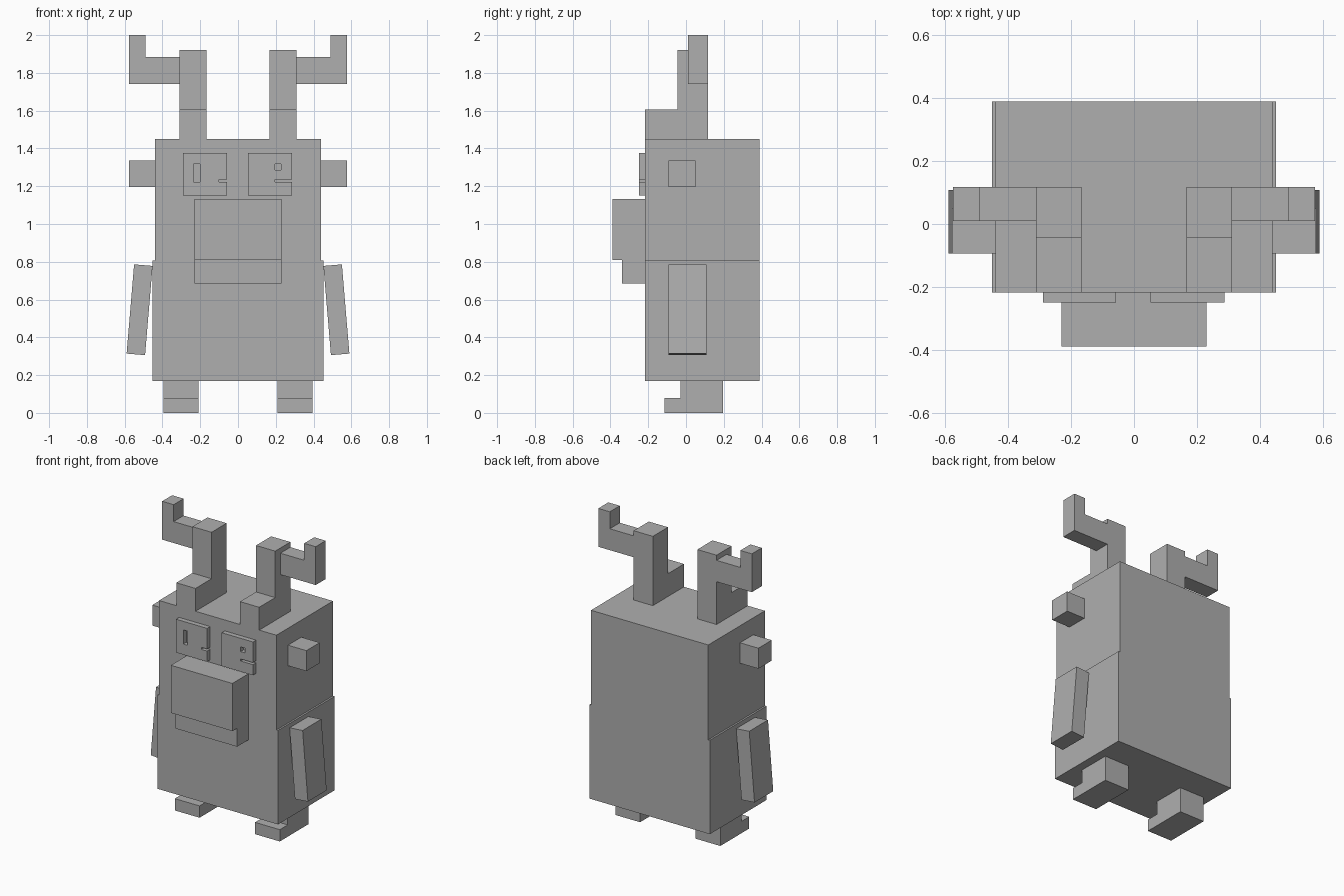
import bpy
import bmesh
from math import radians
from mathutils import Matrix, Vector

cube = bpy.data.objects.get("Cube")
if cube:
    bpy.data.objects.remove(cube, do_unlink=True)

grey = bpy.data.materials.new("plain_grey")
grey.use_nodes = True
grey.diffuse_color = (0.43, 0.43, 0.43, 1)
grey.node_tree.nodes["Principled BSDF"].inputs["Base Color"].default_value = grey.diffuse_color


def finish(name, bm):
    """Turn a bmesh into a flat-shaded grey object."""
    bmesh.ops.recalc_face_normals(bm, faces=bm.faces)
    mesh = bpy.data.meshes.new(name)
    bm.to_mesh(mesh)
    bm.free()
    mesh.materials.append(grey)
    obj = bpy.data.objects.new(name, mesh)
    bpy.context.collection.objects.link(obj)
    return obj


def prism(name, profile, axis, lo, hi, side=1, matrix=None):
    """Extrude a profile along x (profile in y, z) or y (profile in x, z)."""
    bm = bmesh.new()
    points = [(lo, a, b) if axis == "x" else (a, lo, b) for a, b in profile]
    face = bm.faces.new([bm.verts.new(p) for p in points])
    new = bmesh.ops.extrude_face_region(bm, geom=[face])["geom"]
    step = Vector((hi - lo, 0, 0) if axis == "x" else (0, hi - lo, 0))
    bmesh.ops.translate(bm, vec=step, verts=[v for v in new if isinstance(v, bmesh.types.BMVert)])
    if matrix:
        bm.transform(matrix)
    bm.transform(Matrix.Diagonal((side, 1, 1, 1)))
    return finish(name, bm)


def box(name, x, y, z, side=1, matrix=None):
    profile = [(x[0], z[0]), (x[1], z[0]), (x[1], z[1]), (x[0], z[1])]
    return prism(name, profile, "y", y[0], y[1], side, matrix)


FRONT, BACK = -0.217, 0.39

# Body and head
box("lower_body", (-0.452, 0.452), (FRONT, BACK), (0.17, 0.807))
box("head", (-0.44, 0.44), (FRONT, BACK), (0.807, 1.45))

# Snout with a set-back jaw
prism("snout", [(FRONT, 0.685), (-0.34, 0.685), (-0.34, 0.81), (-0.39, 0.81),
                (-0.39, 1.133), (FRONT, 1.133)], "x", -0.231, 0.231)

# Paired parts
for label, side in (("left", 1), ("right", -1)):
    # Antler: stepped stem, then a branch that turns up at the tip
    prism(label + "_antler_stem", [(FRONT, 1.45), (0.117, 1.45), (0.117, 1.92), (-0.045, 1.92),
                                   (-0.045, 1.605), (FRONT, 1.605)], "x", 0.167, 0.311, side)
    prism(label + "_antler_branch", [(0.311, 1.74), (0.576, 1.74), (0.576, 2.0), (0.49, 2.0),
                                     (0.49, 1.885), (0.311, 1.885)], "y", 0.01, 0.117, side)
    box(label + "_ear", (0.44, 0.578), (-0.093, 0.05), (1.196, 1.335), side)

    # Arm, leaning outward at the bottom
    lean = Matrix.Translation((0.521, 0, 0.546)) @ Matrix.Rotation(radians(-4.8), 4, "Y")
    box(label + "_arm", (-0.049, 0.049), (-0.093, 0.108), (-0.237, 0.237), side, lean)

    # Leg with toes at the front
    prism(label + "_leg", [(-0.115, 0), (0.195, 0), (0.195, 0.17), (-0.03, 0.17),
                           (-0.03, 0.08), (-0.115, 0.08)], "x", 0.208, 0.394, side)

# Eye plates, each with a pupil opening and a slit running to the plate's edge
eyes = {
    "left": ((0.053, 0.287), [((0.195, 0.228), (1.286, 1.318)), ((0.195, 0.32), (1.222, 1.236))]),
    "right": ((-0.29, -0.057), [((-0.235, -0.202), (1.222, 1.318)), ((-0.1, -0.03), (1.222, 1.236))]),
}
for label, (width, openings) in eyes.items():
    plate = box(label + "_eye_plate", width, (-0.25, FRONT), (1.15, 1.376))
    for i, (x, z) in enumerate(openings):
        cutter = box(label + "_eye_cutter_" + "ab"[i], x, (-0.3, -0.15), z)
        cutter.hide_render = True
        cutter.hide_set(True)
        cut = plate.modifiers.new("opening", "BOOLEAN")
        cut.operation = "DIFFERENCE"
        cut.solver = "EXACT"
        cut.object = cutter
